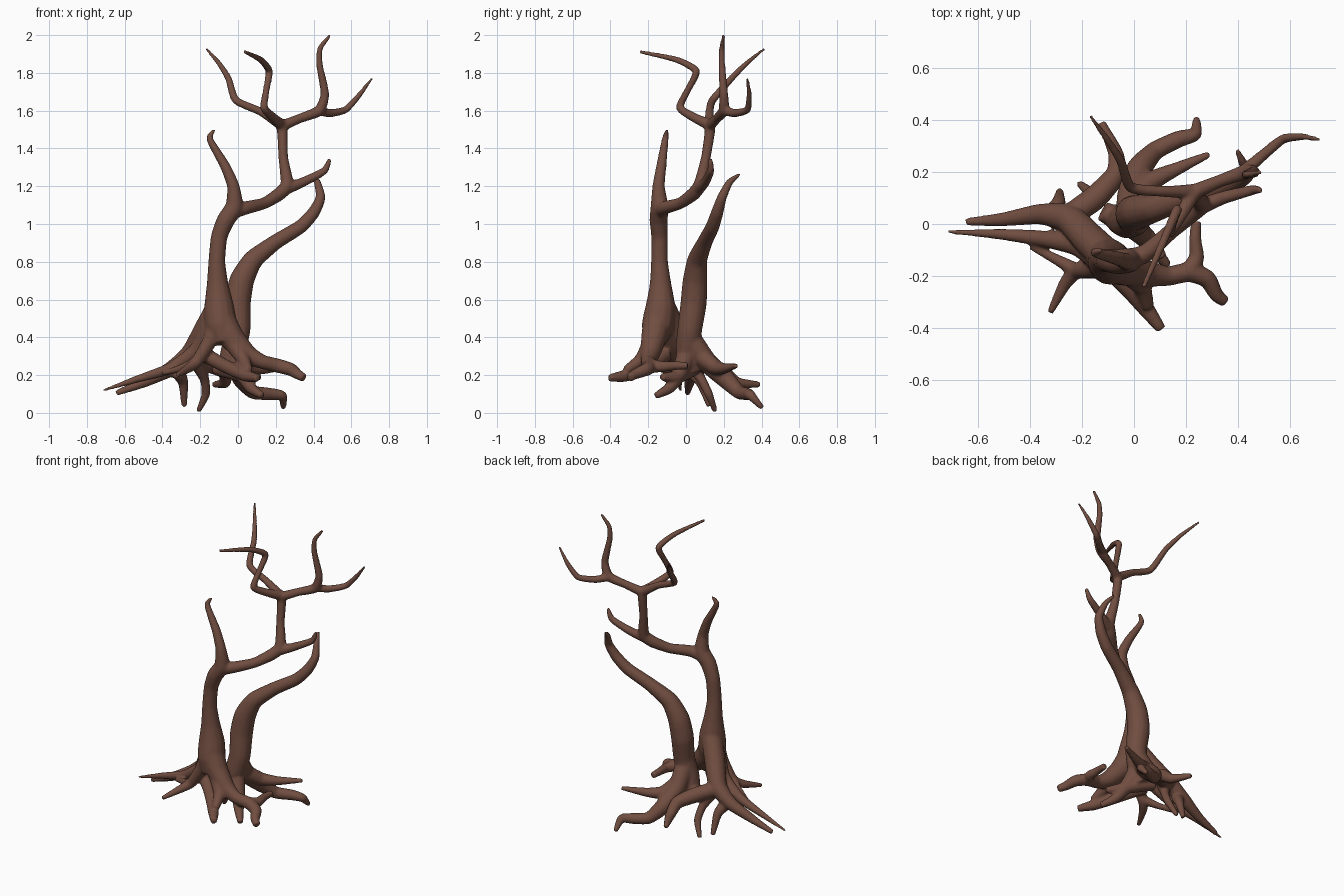
import bpy, bmesh, math
from mathutils import Vector

bark = bpy.data.materials.new("bark brown")
bark.diffuse_color = (0.165, 0.075, 0.052, 1)


def spline(pts, steps=5, tension=0.3):
    """Slightly angular smooth (x, y, z, radius) samples through the points."""
    p = [Vector(q) for q in pts]
    p = [p[0] * 2 - p[1]] + p + [p[-1] * 2 - p[-2]]
    out = []
    for i in range(1, len(p) - 2):
        a, b, c, d = p[i - 1:i + 3]
        m0, m1 = (c - a) * tension, (d - b) * tension
        for k in range(steps):
            t = k / steps
            t2, t3 = t * t, t ** 3
            out.append((2 * t3 - 3 * t2 + 1) * b + (t3 - 2 * t2 + t) * m0
                       + (3 * t2 - 2 * t3) * c + (t3 - t2) * m1)
    return out + [p[-2]]


def limb(bm, *pts, sides=14):
    """Closed tapered tube along a smooth path."""
    path = spline(pts)
    pos = [q.to_3d() for q in path]
    rings, n = [], Vector((0.31, 0.95, 0.05))
    for i, c in enumerate(pos):
        t = (pos[min(i + 1, len(pos) - 1)] - pos[max(i - 1, 0)]).normalized()
        n = (n - t * n.dot(t)).normalized()
        b = t.cross(n)
        r = max(path[i][3], 0.007)
        rings.append([bm.verts.new(c + r * (math.cos(a) * n + math.sin(a) * b))
                      for a in (2 * math.pi * k / sides for k in range(sides))])
    for r0, r1 in zip(rings, rings[1:]):
        for k in range(sides):
            j = (k + 1) % sides
            bm.faces.new((r0[k], r0[j], r1[j], r1[k]))
    bm.faces.new(rings[0][::-1])
    bm.faces.new(rings[-1])


def finish(bm, name):
    """Fuse the limbs into one soft skin."""
    me = bpy.data.meshes.new(name)
    bm.to_mesh(me)
    bm.free()
    me.materials.append(bark)
    ob = bpy.data.objects.new(name, me)
    bpy.context.collection.objects.link(ob)
    m = ob.modifiers.new("fuse", 'REMESH')
    m.mode, m.voxel_size, m.use_smooth_shade = 'VOXEL', 0.008, True
    s = ob.modifiers.new("soften", 'SMOOTH')
    s.factor, s.iterations = 0.5, 5


# ---- front tree: trunk and crown
A = bmesh.new()
limb(A, (-.07, -.17, .37, .06), (-.09, -.15, .46, .085), (-.1, -.135, .56, .08), (-.108, -.135, .68, .058),
     (-.112, -.14, .8, .045),
     (-.10, -.14, .93, .044), (-.065, -.145, 1.02, .048), (-.02, -.14, 1.09, .048),
     (-.025, -.145, 1.2, .033), (-.07, -.13, 1.31, .027), (-.15, -.11, 1.45, .018), (-.125, -.10, 1.5, .009))
limb(A, (-.05, -.14, 1.06, .042), (.04, -.115, 1.085, .036), (.14, -.03, 1.11, .031), (.22, .04, 1.16, .036),
     (.26, .075, 1.21, .035), (.24, .105, 1.35, .026), (.235, .125, 1.48, .028), (.235, .125, 1.53, .031))
limb(A, (.24, .06, 1.18, .033), (.34, .1, 1.22, .026), (.455, .13, 1.28, .02), (.487, .13, 1.345, .011))
# upper twigs
limb(A, (.235, .125, 1.52, .03), (.12, .125, 1.595, .022), (-.012, .14, 1.655, .021), (-.05, .24, 1.77, .018),
     (-.1, .32, 1.85, .014), (-.168, .415, 1.928, .008))
limb(A, (.225, .115, 1.53, .03), (.19, .05, 1.56, .025), (.138, -.033, 1.615, .021), (.15, .01, 1.71, .018),
     (.165, .055, 1.81, .02), (.12, -.05, 1.87, .017), (.035, -.245, 1.912, .01))
limb(A, (.235, .125, 1.52, .03), (.33, .165, 1.56, .025), (.43, .2, 1.6, .029), (.46, .2, 1.69, .023),
     (.432, .19, 1.84, .018), (.435, .19, 1.93, .015), (.488, .2, 2.0, .009))
limb(A, (.42, .2, 1.6, .026), (.49, .26, 1.587, .022), (.57, .325, 1.605, .019), (.64, .335, 1.68, .015),
     (.712, .325, 1.775, .007))
# front tree: roots to the right and front
limb(A, (-.09, -.15, .5, .075), (-.035, -.17, .4, .068), (.05, -.19, .31, .052), (.13, -.2, .27, .038),
     (.21, -.185, .25, .038), (.28, -.21, .23, .035), (.315, -.27, .205, .028), (.35, -.3, .185, .022))
limb(A, (.21, -.185, .25, .038), (.24, -.13, .245, .03), (.235, -.06, .25, .024), (.238, .01, .25, .02))
limb(A, (-.07, -.17, .46, .06), (-.02, -.19, .36, .048), (.03, -.24, .28, .036), (.055, -.32, .225, .023))
limb(A, (-.18, -.11, .31, .042), (-.1, -.17, .265, .037), (-.01, -.26, .22, .035), (.05, -.33, .195, .032),
     (.105, -.405, .185, .02))
limb(A, (-.1, -.155, .5, .06), (-.15, -.17, .38, .04), (-.22, -.18, .27, .032), (-.265, -.23, .235, .025),
     (-.322, -.34, .2, .013))
limb(A, (-.22, -.18, .27, .03), (-.29, -.14, .24, .022), (-.395, -.085, .21, .014))
# front tree: roots to the left
limb(A, (-.1, -.125, .57, .065), (-.17, -.06, .44, .064), (-.25, .02, .31, .056), (-.36, .038, .23, .04),
     (-.5, .018, .16, .027), (-.645, .008, .105, .015))
limb(A, (-.12, -.13, .48, .06), (-.22, -.08, .33, .042), (-.36, -.055, .235, .031), (-.53, -.038, .18, .02),
     (-.718, -.03, .118, .007))
limb(A, (-.32, .03, .22, .04), (-.29, .08, .16, .028), (-.285, .125, .035, .015))
limb(A, (-.22, .02, .28, .045), (-.178, .08, .18, .026), (-.17, .12, .1, .023), (-.21, .155, .008, .014))
limb(A, (-.25, .03, .3, .045), (-.15, .1, .26, .048), (-.07, .19, .22, .04), (-.07, .27, .16, .03),
     (-.125, .39, .15, .016))
finish(A, "front_tree")

# ---- back tree: trunk
B = bmesh.new()
limb(B, (-.05, .02, .22, .062), (-.025, .01, .33, .066), (.0, .02, .44, .066), (-.002, .04, .58, .07),
     (.02, .048, .7, .066), (.08, .06, .81, .053), (.2, .1, .905, .041), (.33, .14, .985, .037),
     (.4, .165, 1.06, .033), (.437, .19, 1.14, .026), (.42, .23, 1.22, .019), (.395, .285, 1.265, .009))
# back tree: roots
limb(B, (-.01, .03, .38, .06), (-.01, .11, .27, .055), (.02, .21, .18, .05), (.08, .28, .11, .037),
     (.17, .325, .1, .033), (.235, .345, .09, .026), (.24, .405, .025, .014))
limb(B, (.0, .09, .29, .05), (.06, .16, .24, .04), (.15, .205, .235, .028), (.29, .268, .25, .013))
limb(B, (-.02, .01, .32, .055), (.03, -.04, .2, .042), (.07, -.09, .13, .03), (.13, -.16, .09, .018))
limb(B, (-.12, .05, .24, .04), (-.03, .0, .22, .045), (.05, -.05, .19, .035), (.11, -.13, .19, .02))
finish(B, "back_tree")
